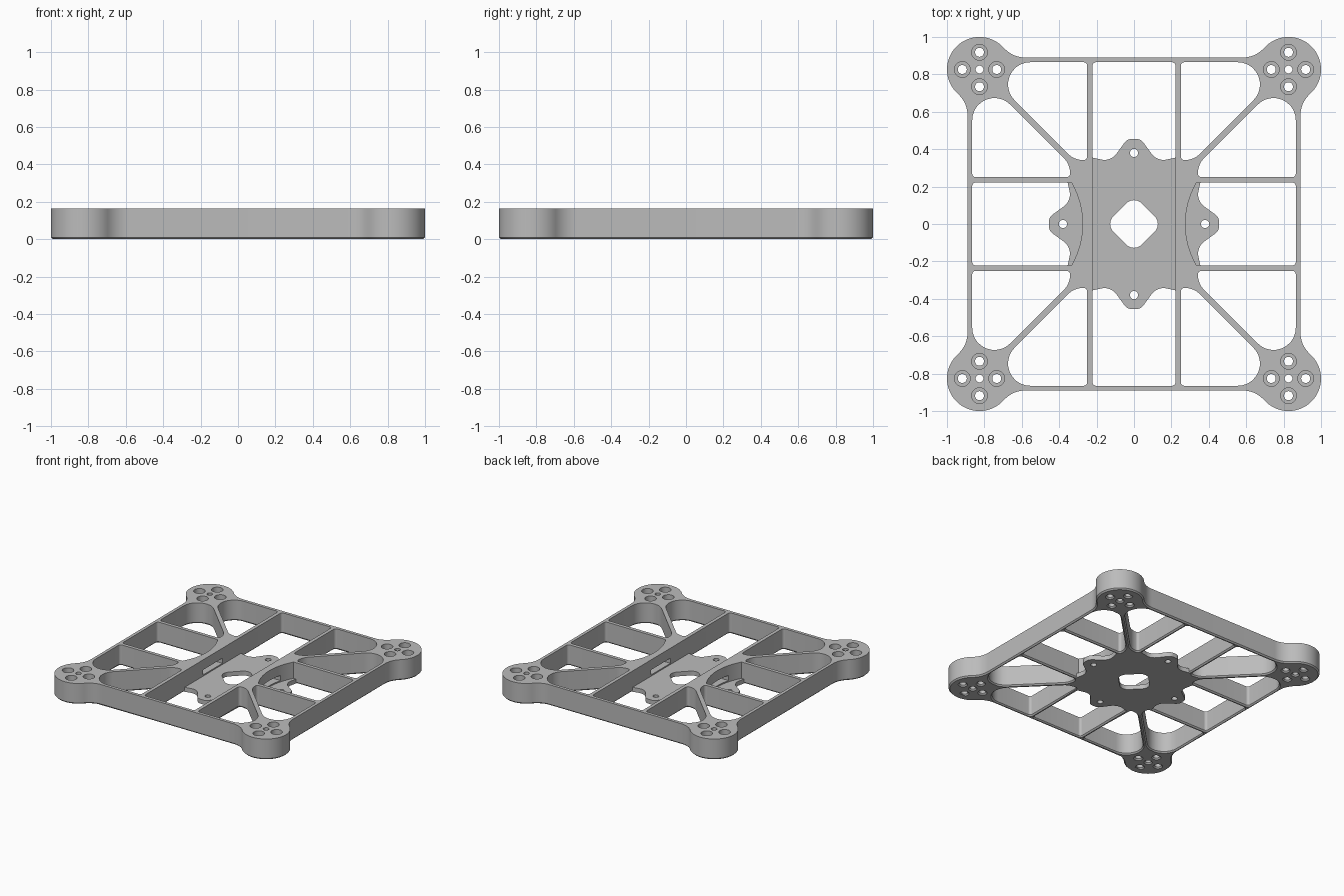
import bpy, bmesh
from math import sin, cos, tan, pi, radians
from mathutils import Vector

if "Cube" in bpy.data.objects:
    bpy.data.objects.remove(bpy.data.objects["Cube"])

HEIGHT, FLOOR, CHAMFER = 0.165, 0.035, 0.01
BAR_IN, RAIL_IN, RAIL_OUT, BOSS = 0.865, 0.222, 0.25, 0.826

grey = bpy.data.materials.new("matte grey")
grey.use_nodes = True
grey.diffuse_color = (0.5, 0.5, 0.5, 1)
grey.node_tree.nodes["Principled BSDF"].inputs["Base Color"].default_value = (0.5, 0.5, 0.5, 1)


# 2D outline helpers
def arc(cx, cy, r, start, end, n):
    angles = [radians(start + (end - start) * i / n) for i in range(n + 1)]
    return [(cx + r * cos(a), cy + r * sin(a)) for a in angles]


def circle(cx, cy, r, n=24):
    return arc(cx, cy, r, 0, 360, n)[:-1]


def rounded(corners, steps=10):
    """Polygon of (x, y, radius) corners turned into a filleted outline."""
    out = []
    for i, (x, y, r) in enumerate(corners):
        p = Vector((x, y))
        if r == 0:
            out.append((x, y))
            continue
        a = (Vector(corners[i - 1][:2]) - p).normalized()
        b = (Vector(corners[(i + 1) % len(corners)][:2]) - p).normalized()
        half = a.angle(b) / 2
        centre = p + (a + b).normalized() * (r / sin(half))
        t0 = p + a * (r / tan(half)) - centre
        t1 = p + b * (r / tan(half)) - centre
        sweep = pi - 2 * half
        for k in range(steps + 1):
            u = sweep * k / steps
            q = centre + (t0 * sin(sweep - u) + t1 * sin(u)) / sin(sweep)
            out.append((q.x, q.y))
    return out


def swap(pts):
    return [(y, x) for x, y in pts]


def flip(pts, sx, sy):
    return [(x * sx, y * sy) for x, y in pts]


def slab(name, outlines, z0, z1):
    """Extrude an outline with holes between two heights."""
    curve = bpy.data.curves.new(name, 'CURVE')
    curve.dimensions, curve.fill_mode = '2D', 'BOTH'
    curve.extrude = (z1 - z0) / 2
    for pts in outlines:
        spline = curve.splines.new('POLY')
        spline.points.add(len(pts) - 1)
        for point, (x, y) in zip(spline.points, pts):
            point.co = (x, y, 0, 1)
        spline.use_cyclic_u = True
    temp = bpy.data.objects.new(name + " outline", curve)
    bpy.context.collection.objects.link(temp)
    graph = bpy.context.evaluated_depsgraph_get()
    mesh = bpy.data.meshes.new_from_object(temp.evaluated_get(graph))
    bpy.data.objects.remove(temp)
    bm = bmesh.new()
    bm.from_mesh(mesh)
    bmesh.ops.remove_doubles(bm, verts=bm.verts, dist=0.0001)
    bmesh.ops.translate(bm, verts=bm.verts, vec=(0, 0, (z0 + z1) / 2))
    bmesh.ops.recalc_face_normals(bm, faces=bm.faces)
    bm.to_mesh(mesh)
    bm.free()
    mesh.materials.clear()
    mesh.materials.append(grey)
    obj = bpy.data.objects.new(name, mesh)
    bpy.context.collection.objects.link(obj)
    return obj


def smooth(obj):
    bpy.ops.object.select_all(action='DESELECT')
    obj.select_set(True)
    bpy.context.view_layer.objects.active = obj
    bpy.ops.object.shade_smooth_by_angle(angle=radians(30))


QUADS = [(1, 1), (-1, 1), (-1, -1), (1, -1)]

# Outer outline: round corner bosses blended into straight bars
blend = arc(0.58, 1.046, 0.156, 318, 270, 10)
corner = swap(blend)[::-1] + arc(BOSS, BOSS, 0.174, -47, 137, 32) + blend
outer = []
for turn in range(4):
    outer += corner
    corner = [(-y, x) for x, y in corner]

# Openings either side of each diagonal strut
wedge = rounded([(RAIL_OUT, BAR_IN, 0.02), (RAIL_OUT, 0.342, 0.02),
                 (0.319, 0.342, 0.11), (0.842, BAR_IN, 0.119)])
# Side openings with a bowed inner wall, and the long central channel
side = rounded([(0.335, -RAIL_IN, 0), (BAR_IN, -RAIL_IN, 0.02),
                (BAR_IN, RAIL_IN, 0.02), (0.335, RAIL_IN, 0)])
side += arc(0.715, 0, 0.44, 149.7, 210.3, 20)[1:-1]
channel = rounded([(x * RAIL_IN, y * BAR_IN, 0.02) for x, y in QUADS])

# Motor mounting holes: four around one in each corner
SCREWS = [(BOSS + dx, BOSS + dy) for dx, dy in
          ((0.092, 0), (-0.092, 0), (0, 0.092), (0, -0.092))]
holes = [side, flip(side, -1, 1), channel]
for sx, sy in QUADS:
    holes += [flip(wedge, sx, sy), flip(swap(wedge), sx, sy)]
    holes.append(circle(sx * BOSS, sy * BOSS, 0.021))
    holes += [circle(sx * x, sy * y, 0.024) for x, y in SCREWS]

frame = slab("frame", [outer] + holes, CHAMFER, HEIGHT)

# Small chamfer around the underside
bm = bmesh.new()
bm.from_mesh(frame.data)
under = [f for f in bm.faces if f.normal.z < -0.9]
bmesh.ops.inset_region(bm, faces=under, thickness=CHAMFER, use_boundary=True,
                       use_even_offset=True)
for v in {v for f in under for v in f.verts}:
    v.co.z = 0
bm.to_mesh(frame.data)
bm.free()

# Cut screw counterbores and strap slots
bores = [circle(sx * x, sy * y, 0.042, 32) for sx, sy in QUADS for x, y in SCREWS]
slots = [[(s * 0.25 + x * 0.1, y * 0.12) for x, y in QUADS] for s in (-1, 1)]
for cutter in (slab("bore_cutter", bores, 0.04, 0.3), slab("slot_cutter", slots, 0.045, 0.085)):
    cutter.hide_render = True
    cut = frame.modifiers.new("cut", 'BOOLEAN')
    cut.operation, cut.solver, cut.object = 'DIFFERENCE', 'EXACT', cutter
    bpy.context.view_layer.objects.active = frame
    bpy.ops.object.modifier_apply(modifier=cut.name)
    bpy.data.objects.remove(cutter)
smooth(frame)

# Thin centre plate with front and back lobes and a rounded diamond hole
lobe = [(0.235, 0.358, 0), (0.125, 0.333, 0.08), (0.036, 0.455, 0.05)]
back = lobe + [(-x, y, r) for x, y, r in lobe[::-1]]
front = [(-x, -y, r) for x, y, r in back]
diamond = rounded([(0.152, 0, 0.06), (0, 0.152, 0.06), (-0.152, 0, 0.06), (0, -0.152, 0.06)])
smooth(slab("centre_plate", [rounded(back + front), diamond,
                             circle(0, 0.38, 0.022), circle(0, -0.38, 0.022)], 0, FLOOR))

# Matching side tabs beyond the rails
tab = swap(rounded(back + [(-0.235, 0.225, 0), (0.235, 0.225, 0)]))
for name, s in (("left_tab", 1), ("right_tab", -1)):
    smooth(slab(name, [flip(tab, s, 1), circle(s * 0.38, 0, 0.022)], 0, FLOOR))
